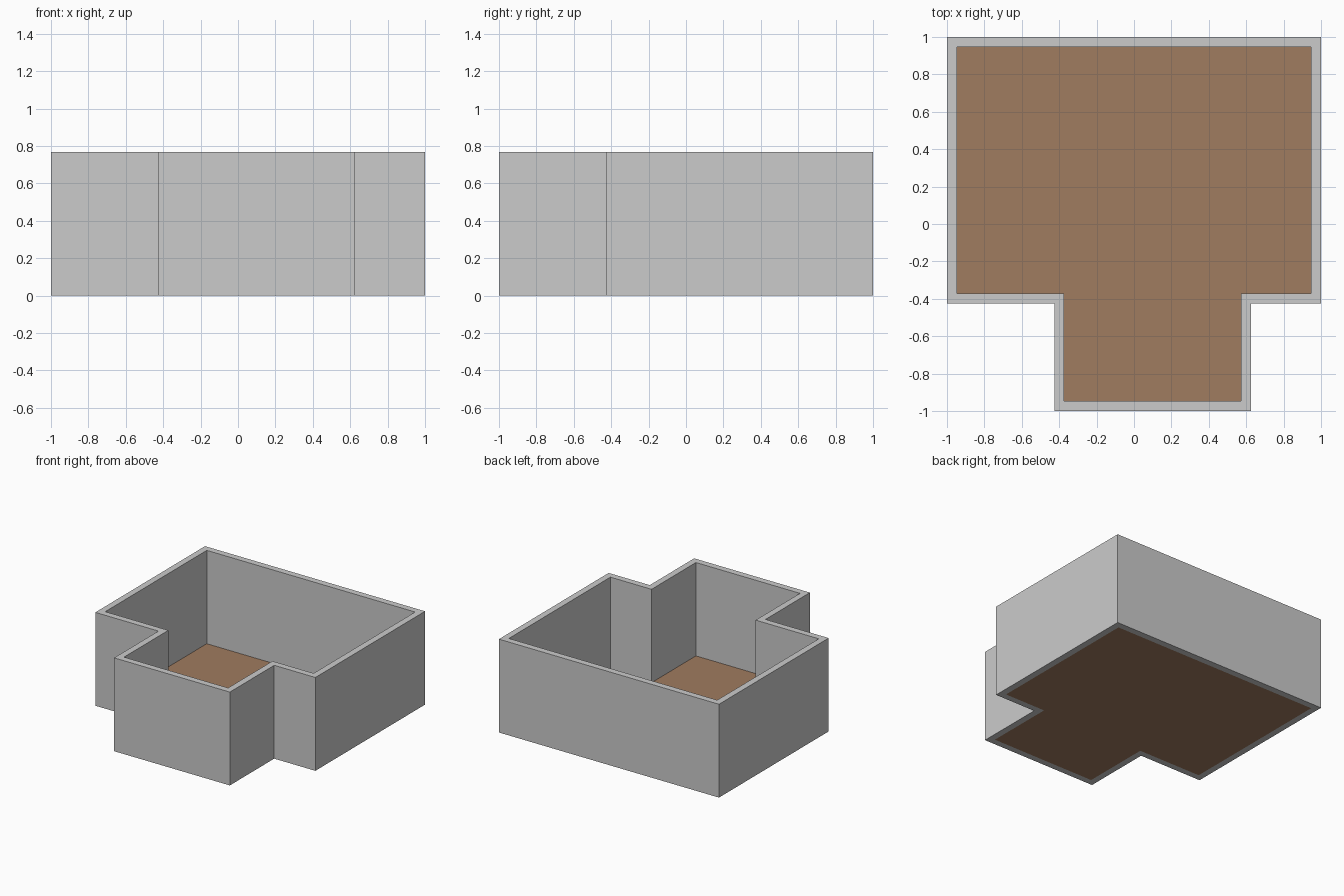
import bpy, bmesh
from mathutils import Vector

if "Cube" in bpy.data.objects:
    bpy.data.objects.remove(bpy.data.objects["Cube"])

HEIGHT = 0.767
THICK = 0.053

# Outer footprint of the T-shaped room, counter-clockwise
OUTER = [Vector(p) for p in [
    (-1, 1), (-1, -0.424), (-0.426, -0.424), (-0.426, -1),
    (0.626, -1), (0.626, -0.424), (1, -0.424), (1, 1)]]


def inset(points, d):
    """Move every side of a counter-clockwise right-angled outline inward by d."""
    result = []
    for i, p in enumerate(points):
        a = (p - points[i - 1]).normalized()
        b = (points[(i + 1) % len(points)] - p).normalized()
        result.append(p + d * (Vector((-a.y, a.x)) + Vector((-b.y, b.x))))
    return result


def material(name, rgb):
    m = bpy.data.materials.new(name)
    m.diffuse_color = (*rgb, 1)
    m.use_nodes = True
    m.node_tree.nodes["Principled BSDF"].inputs["Base Color"].default_value = m.diffuse_color
    return m


def add_object(name, bm, mat):
    mesh = bpy.data.meshes.new(name)
    bm.to_mesh(mesh)
    bm.free()
    mesh.materials.append(mat)
    obj = bpy.data.objects.new(name, mesh)
    bpy.context.collection.objects.link(obj)
    return obj


INNER = inset(OUTER, THICK)

# Walls: mitred ring between the two outlines, extruded upward
bm = bmesh.new()
out_v = [bm.verts.new((p.x, p.y, 0)) for p in OUTER]
in_v = [bm.verts.new((p.x, p.y, 0)) for p in INNER]
n = len(OUTER)
for i in range(n):
    j = (i + 1) % n
    bm.faces.new((out_v[i], out_v[j], in_v[j], in_v[i]))
ext = bmesh.ops.extrude_face_region(bm, geom=bm.faces[:], use_keep_orig=True)
top = [g for g in ext["geom"] if isinstance(g, bmesh.types.BMVert)]
bmesh.ops.translate(bm, verts=top, vec=(0, 0, HEIGHT))
bmesh.ops.recalc_face_normals(bm, faces=bm.faces[:])
add_object("walls", bm, material("wall grey", (0.6, 0.6, 0.6)))

# Floor: flat sheet inside the walls, level with their base
bm = bmesh.new()
bm.faces.new([bm.verts.new((p.x, p.y, 0)) for p in INNER])
add_object("floor", bm, material("floor brown", (0.35, 0.2, 0.115)))
